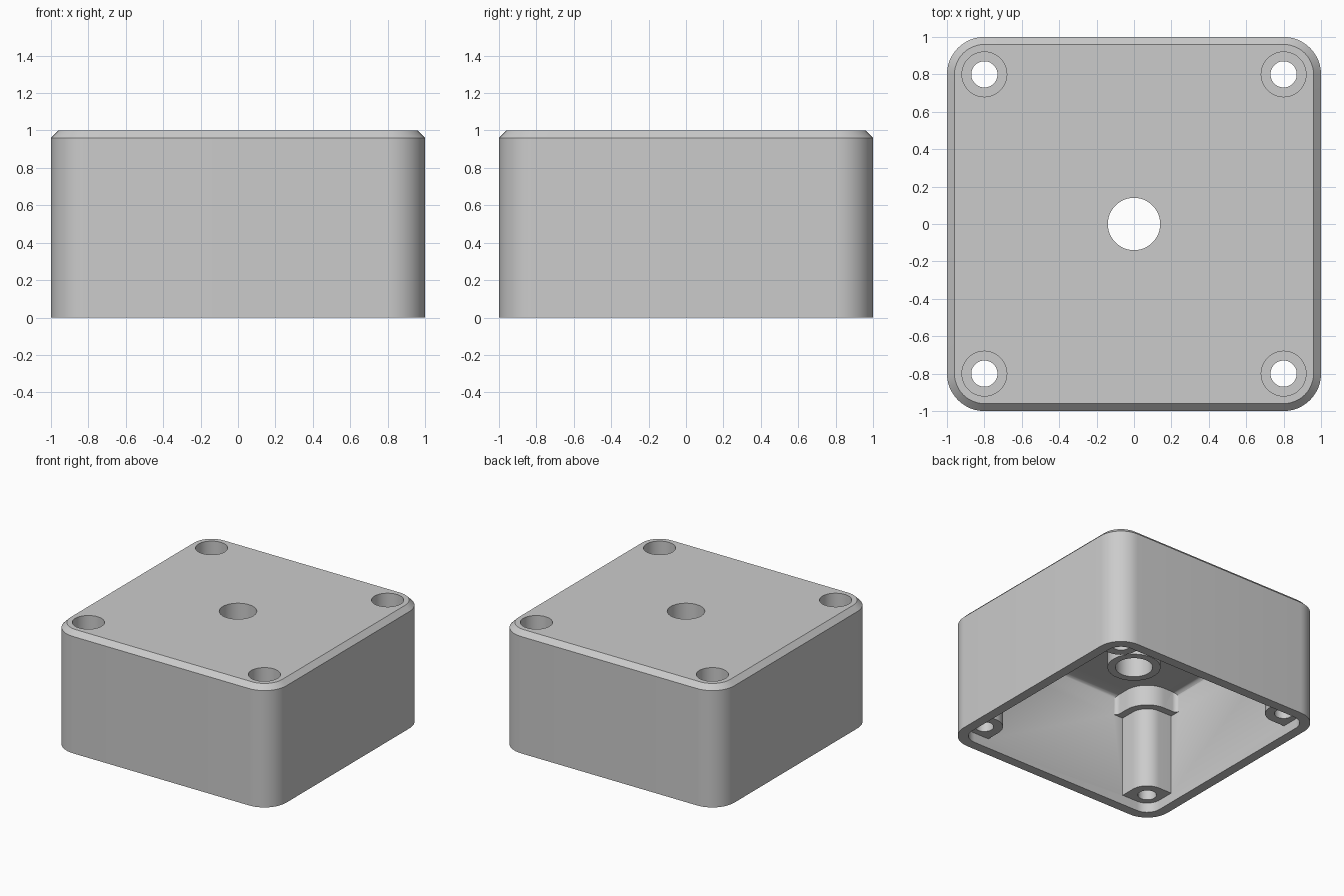
import bpy
import bmesh
from math import cos, sin, radians, pi

if "Cube" in bpy.data.objects:
    bpy.data.objects.remove(bpy.data.objects["Cube"])

C = 0.8  # corner arc centre and screw position

grey = bpy.data.materials.new("plain grey")
grey.diffuse_color = (0.6, 0.6, 0.6, 1)
grey.use_nodes = True
grey.node_tree.nodes["Principled BSDF"].inputs["Base Color"].default_value = grey.diffuse_color


def arc(cx, cy, r, a0, a1, n=12):
    return [(cx + r * cos(radians(a0 + (a1 - a0) * i / n)),
             cy + r * sin(radians(a0 + (a1 - a0) * i / n))) for i in range(n + 1)]


def rounded_square(r):
    pts = []
    for k, (sx, sy) in enumerate([(1, 1), (-1, 1), (-1, -1), (1, -1)]):
        pts += arc(sx * C, sy * C, r, 90 * k, 90 * k + 90)
    return pts


def circle(x, y, r, n=48):
    return [(x + r * cos(2 * pi * i / n), y + r * sin(2 * pi * i / n)) for i in range(n)]


def loft(name, sections):
    """Closed solid through a stack of (outline, z) sections."""
    bm = bmesh.new()
    rings = [[bm.verts.new((x, y, z)) for x, y in pts] for pts, z in sections]
    for a, b in zip(rings, rings[1:]):
        for i in range(len(a)):
            j = (i + 1) % len(a)
            bm.faces.new((a[i], a[j], b[j], b[i]))
    bm.faces.new(rings[0][::-1])
    bm.faces.new(rings[-1])
    bmesh.ops.recalc_face_normals(bm, faces=bm.faces)
    me = bpy.data.meshes.new(name)
    bm.to_mesh(me)
    bm.free()
    me.materials.append(grey)
    ob = bpy.data.objects.new(name, me)
    bpy.context.collection.objects.link(ob)
    return ob


def combine(target, tool, operation):
    mod = target.modifiers.new(operation, 'BOOLEAN')
    mod.operation = operation
    mod.solver = 'EXACT'
    mod.object = tool
    bpy.context.view_layer.objects.active = target
    bpy.ops.object.modifier_apply(modifier=mod.name)
    bpy.data.objects.remove(tool)


def corner_outline(r, embed, fillet, quarter):
    """Post outline set into a corner, rounded on its inner side."""
    wall = 0.122 - fillet
    pts = arc(0, 0, embed, 0, 90)
    pts.append((-r - fillet, embed))
    if fillet:
        pts += arc(-r - fillet, wall, fillet, 90, 0, 6)
    pts += arc(0, 0, r, 180, 270)
    if fillet:
        pts += arc(wall, -r - fillet, fillet, 90, 0, 6)
    pts.append((embed, -r - fillet))
    ca, sa = [(1, 0), (0, 1), (-1, 0), (0, -1)][quarter]
    return [(ca * (x + C) - sa * (y + C), sa * (x + C) + ca * (y + C)) for x, y in pts]


# Outer shell with chamfered top edge
cover = loft("cover", [(rounded_square(0.2), 0), (rounded_square(0.2), 0.96),
                       (rounded_square(0.16), 1.0)])

# Open underside with a small fillet under the lid
steps = [(rounded_square(0.08 + 0.04 * cos(radians(a))), 0.88 + 0.04 * sin(radians(a)))
         for a in (0, 22.5, 45, 67.5, 90)]
combine(cover, loft("cavity", [(rounded_square(0.12), -0.1)] + steps), 'DIFFERENCE')

# Corner screw posts, each with a wider block around the screw head
for q in range(4):
    block = corner_outline(0.20, 0.16, 0.04, q)
    post = corner_outline(0.14, 0.15, 0, q)
    combine(cover, loft("head_block", [(block, 0.75), (block, 0.95)]), 'UNION')
    combine(cover, loft("post", [(post, 0.08), (post, 0.94)]), 'UNION')

# Central boss hanging from the lid
combine(cover, loft("boss", [(circle(0, 0, 0.2), 0.54), (circle(0, 0, 0.2), 0.96)]), 'UNION')

# Centre bore, screw holes and screw head recesses
combine(cover, loft("bore", [(circle(0, 0, 0.14), 0.3), (circle(0, 0, 0.14), 1.2)]), 'DIFFERENCE')
for sx in (-1, 1):
    for sy in (-1, 1):
        hole, head = circle(sx * C, sy * C, 0.07), circle(sx * C, sy * C, 0.12)
        combine(cover, loft("screw_hole", [(hole, -0.1), (hole, 1.2)]), 'DIFFERENCE')
        combine(cover, loft("head_recess", [(head, 0.82), (head, 1.2)]), 'DIFFERENCE')

bpy.ops.object.select_all(action='DESELECT')
cover.select_set(True)
bpy.context.view_layer.objects.active = cover
bpy.ops.object.shade_smooth_by_angle(angle=radians(30))
